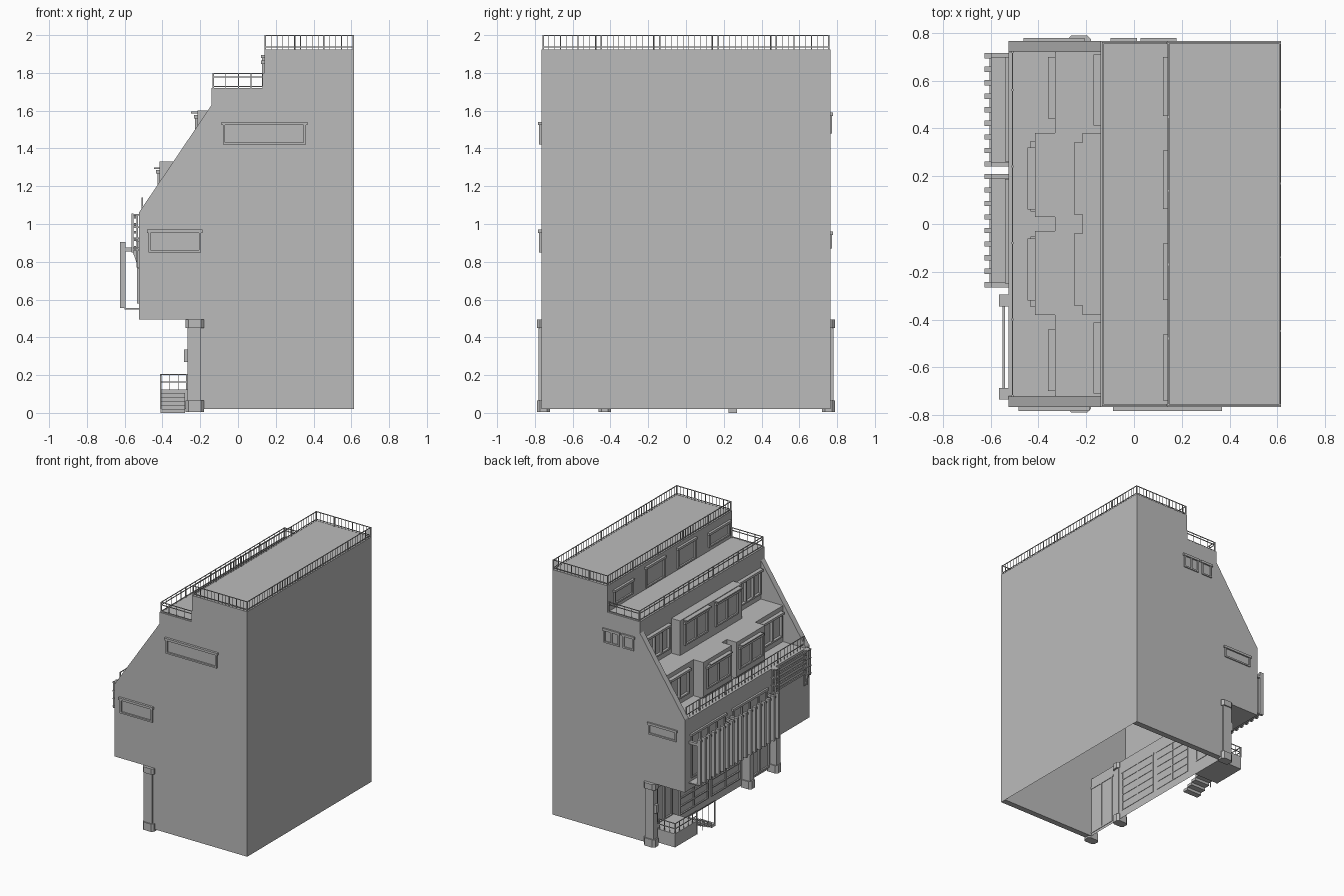
import bpy, bmesh
from mathutils import Vector

cube = bpy.data.objects.get("Cube")
if cube:
    bpy.data.objects.remove(cube, do_unlink=True)

grey = bpy.data.materials.new("plain grey")
grey.use_nodes = True
grey.diffuse_color = (0.5, 0.5, 0.5, 1)
grey.node_tree.nodes["Principled BSDF"].inputs["Base Color"].default_value = (0.5, 0.5, 0.5, 1)


class Part:
    """Collects simple solids into one named object."""

    def __init__(self, name):
        self.name, self.bm = name, bmesh.new()

    def box(self, x0, x1, y0, y1, z0, z1):
        vs = bmesh.ops.create_cube(self.bm, size=1)["verts"]
        for v in vs:
            v.co = Vector((x0 if v.co.x < 0 else x1, y0 if v.co.y < 0 else y1, z0 if v.co.z < 0 else z1))
        return vs

    def prism(self, outline, y0, y1):
        """Extrude an x-z outline along y."""
        face = self.bm.faces.new([self.bm.verts.new((x, y0, z)) for x, z in outline])
        new = bmesh.ops.extrude_face_region(self.bm, geom=[face])["geom"]
        for v in new:
            if isinstance(v, bmesh.types.BMVert):
                v.co.y = y1

    def done(self, fix=True):
        if fix:
            bmesh.ops.recalc_face_normals(self.bm, faces=self.bm.faces)
        mesh = bpy.data.meshes.new(self.name)
        self.bm.to_mesh(mesh)
        self.bm.free()
        mesh.materials.append(grey)
        ob = bpy.data.objects.new(self.name, mesh)
        bpy.context.scene.collection.objects.link(ob)
        return ob


# Stepped shell, open at the bottom
step = [(.615, .02), (.615, 1.925), (.14, 1.925), (.14, 1.72), (-.14, 1.72), (-.14, 1.33), (-.33, 1.33),
        (-.33, 1.05), (-.525, 1.05), (-.525, .495), (-.2, .495), (-.2, .02)]
shell = Part("stepped_shell")
rows = [[shell.bm.verts.new((x, y, z)) for x, z in step] for y in (-.763, .763)]
for i in range(len(step) - 1):
    shell.bm.faces.new((rows[0][i], rows[0][i + 1], rows[1][i + 1], rows[1][i]))
shell.done(fix=False)

# Sloping gable walls
gable = step[:5] + [(-.14, 1.63), (-.525, 1.06)] + step[9:]
for side, y0, y1 in (("right", -.765, -.72), ("left", .72, .765)):
    wall = Part(side + "_gable_wall")
    wall.prism(gable, y0, y1)
    wall.done()


def frame(part, axis, at, out, a0, a1, z0, z1, panes=1, rows=1, bar=.012, sill=True):
    """Window frame on a wall plane; 'out' is the signed projection."""
    d0, d1 = sorted((at - out * .3, at + out))

    def put(p0, p1, q0, q1, extra=0):
        e0, e1 = (d0 + min(extra, 0), d1 + max(extra, 0))
        if axis == "x":
            part.box(e0, e1, p0, p1, q0, q1)
        else:
            part.box(p0, p1, e0, e1, q0, q1)

    for i in range(panes + 1):
        a = a0 + (a1 - a0 - bar) * i / panes
        put(a, a + bar, z0, z1)
    for i in range(rows + 1):
        z = z0 + (z1 - z0 - bar) * i / rows
        put(a0, a1, z, z + bar)
    if sill:
        put(a0 - .008, a1 + .008, z1 - bar, z1 + .006, out * .5)


# Windows in the gables
side = Part("gable_windows")
frame(side, "y", -.765, -.012, -.08, .36, 1.42, 1.535)
frame(side, "y", -.765, -.012, -.475, -.195, .85, .965)
frame(side, "y", .765, .008, .035, .17, 1.48, 1.585, 2)
frame(side, "y", .765, .008, -.09, .005, 1.48, 1.585)
frame(side, "y", .765, .008, -.455, -.215, .87, .955)
side.done()

# Penthouse and attic windows
top = Part("penthouse_windows")
for a0, a1, z0, z1 in ((.46, .69, 1.75, 1.86), (.07, .3, 1.73, 1.89), (-.31, -.09, 1.73, 1.89), (-.73, -.47, 1.75, 1.86)):
    frame(top, "x", .14, -.012, a0, a1, z0, z1)
top.done()

attic = Part("attic_windows")
bays = Part("attic_bays")
bays.box(-.215, -.13, -.38, .38, 1.33, 1.6)
for s in (-1, 1):
    span = lambda a, b: sorted((s * a, s * b))
    frame(attic, "x", -.14, -.02, *span(.42, .7), 1.38, 1.57, 3)
    frame(attic, "x", -.33, -.02, *span(.45, .69), 1.1, 1.29, 2)
    bays.box(-.415, -.32, *span(.03, .38), 1.05, 1.33)
    frame(attic, "x", -.215, -.012, *span(.05, .33), 1.39, 1.57, 2)
    frame(attic, "x", -.415, -.012, *span(.06, .34), 1.11, 1.28, 2)
    bays.box(-.25, -.21, *span(.04, .34), 1.585, 1.595)
    bays.box(-.445, -.41, *span(.06, .32), 1.292, 1.3)
bays.done()
attic.done()


def railing(part, p, q, z0, z1, gap, rails, post=.3, t=.0025):
    """Straight railing from p to q with balusters, posts and rails."""
    p, q = Vector(p), Vector(q)
    n = max(1, round((q - p).length / gap))
    every = max(1, round(post / gap))
    for i in range(n + 1):
        c = p.lerp(q, i / n)
        w = t * 1.6 if i % every == 0 or i == n else t * .6
        part.box(c.x - w, c.x + w, c.y - w, c.y + w, z0, z1)
    for z in rails:
        part.box(min(p.x, q.x) - t, max(p.x, q.x) + t, min(p.y, q.y) - t, max(p.y, q.y) + t, z - 2 * t, z)


def loop(part, points, *args, **kw):
    for p, q in zip(points, points[1:]):
        railing(part, p, q, *args, **kw)


rail = Part("roof_railing")
loop(rail, [(.145, -.757), (.61, -.757), (.61, .757), (.145, .757), (.145, -.757)], 1.92, 2, .031, (1.94, 2))
rail.done()
rail = Part("terrace_railing")
loop(rail, [(.135, -.757), (-.13, -.757), (-.13, .757), (.135, .757)], 1.72, 1.8, .06, (1.73, 1.78, 1.8))
rail.done()
rail = Part("lower_terrace_railing")
railing(rail, (-.508, -.72), (-.508, .72), 1.05, 1.14, .04, (1.08, 1.14))
rail.done()

# Slatted screens in front of the main storey
screen = Part("slatted_screens")
for y0, y1 in ((.24, .715), (-.265, .21)):
    for i in range(9):
        y = y0 + (y1 - y0 - .022) * i / 8
        screen.box(-.625, -.595, y, y + .022, .555, .905)
    screen.box(-.605, -.595, y0, y1, .87, .885)
    screen.box(-.6, -.52, y0, y1, .548, .556)
    for y in (y0, y1 - .02):
        screen.box(-.6, -.52, y, y + .02, .855, .875)
screen.done()

# Wide windows behind the screens and the storefront below
front = Part("front_windows")
frame(front, "x", -.525, -.01, .27, .69, .58, .92, 4)
frame(front, "x", -.525, -.01, -.24, .18, .58, .92, 4)
frame(front, "x", -.2, -.01, -.37, -.02, .08, .4, 2, 5, .008)
frame(front, "x", -.2, -.01, .02, .37, .08, .4, 2, 5, .008)
frame(front, "x", -.2, -.012, .46, .66, .12, .42, 2)
frame(front, "x", -.2, -.012, -.73, -.48, .04, .42, 2)
front.done()

# Barred rack beside the screens
rack = Part("barred_rack")
for y in (-.71, -.32):
    for dy in (-.02, .012):
        rack.box(-.565, -.553, y + dy, y + dy + .008, .85, 1.055)
        rack.box(-.538, -.53, y + dy, y + dy + .008, .77, 1.05)
    for z in (.86, .92, .98, 1.045):
        rack.box(-.565, -.525, y - .025, y + .025, z, z + .008)
    rack.prism([(-.56, .86), (-.525, .86), (-.525, .76)], y - .01, y + .01)
for z in (.87, .91, .95, .99, 1.03):
    rack.box(-.55, -.54, -.71, -.32, z, z + .014)
rack.done()

# Columns with chamfered capitals and bases
cols = Part("columns")
for y in (-.755, -.43, .755):
    cols.box(-.268, -.195, y - .025, y + .025, .02, .495)
    for z0, z1 in ((.005, .065), (.45, .495)):
        vs = cols.box(-.278, -.18, y - .034, y + .034, z0, z1)
        edges = {e for v in vs for e in v.link_edges if abs(e.verts[0].co.z - e.verts[1].co.z) > .01}
        bmesh.ops.bevel(cols.bm, geom=list(edges), offset=.016, segments=1, affect="EDGES")
cols.box(-.287, -.265, .745, .775, .27, .335)
cols.done()

# Entrance landing, steps and handrail
stairs = Part("entrance_steps")
stairs.box(-.41, -.2, .45, .72, .02, .125)
for i in range(5):
    y, z = .45 - i * .045, .105 - i * .021
    stairs.box(-.41, -.28, y - .045, y, z - .021, z)
stairs.done()
rail = Part("entrance_handrail")
loop(rail, [(-.27, .715), (-.408, .715), (-.408, .45)], .12, .205, .05, (.165, .205))
railing(rail, (-.408, .45), (-.408, .23), .02, .2, .07, (.2,))
rail.done()
